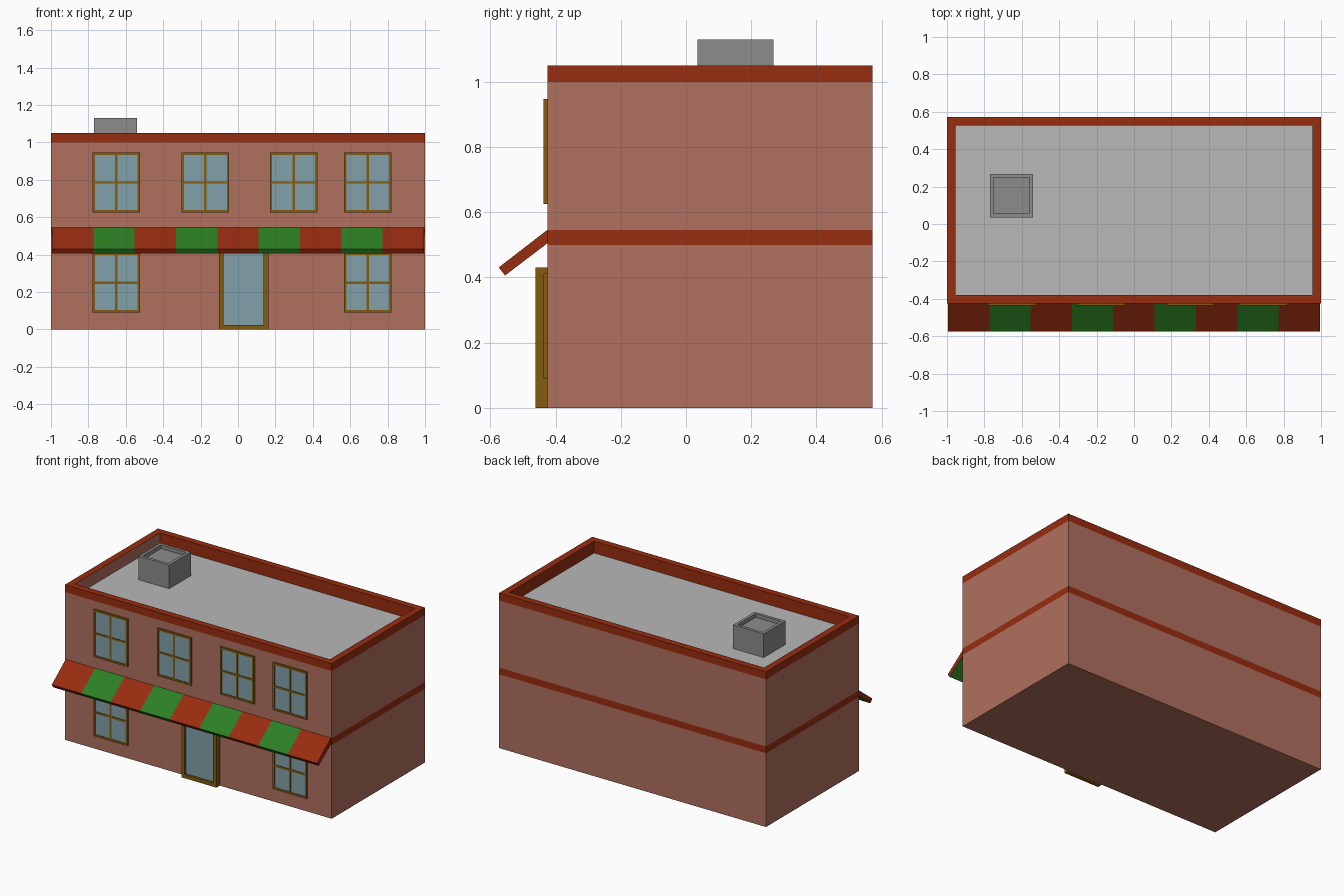
import bpy, bmesh

if "Cube" in bpy.data.objects:
    bpy.data.objects.remove(bpy.data.objects["Cube"])


def material(name, rgb):
    m = bpy.data.materials.new(name)
    m.diffuse_color = (*rgb, 1.0)
    m.use_nodes = True
    m.node_tree.nodes["Principled BSDF"].inputs["Base Color"].default_value = m.diffuse_color
    return m


BRICK = material("brick", (0.434, 0.162, 0.113))
RED = material("trim red", (0.315, 0.026, 0.005))
GREEN = material("awning green", (0.026, 0.215, 0.018))
GLASS = material("window glass", (0.225, 0.355, 0.400))
WOOD = material("frame wood", (0.223, 0.107, 0.005))
ROOF = material("roof grey", (0.479, 0.479, 0.479))
VENT = material("vent grey", (0.262, 0.262, 0.258))


def finish(name, bm, mats):
    bmesh.ops.recalc_face_normals(bm, faces=bm.faces)
    me = bpy.data.meshes.new(name)
    bm.to_mesh(me)
    bm.free()
    for m in mats:
        me.materials.append(m)
    ob = bpy.data.objects.new(name, me)
    bpy.context.collection.objects.link(ob)
    return ob


def add_box(bm, x0, x1, y0, y1, z0, z1):
    vs = bmesh.ops.create_cube(bm, size=1)["verts"]
    for v in vs:
        v.co = (x1 if v.co.x > 0 else x0, y1 if v.co.y > 0 else y0, z1 if v.co.z > 0 else z0)


def stacked_rings(name, rect, steps, mats, bottom, cap):
    """Loft rectangles: steps are (inset, z, material of the side below)."""
    x0, x1, y0, y1 = rect
    bm = bmesh.new()
    prev = None
    for d, z, mi in steps:
        ring = [bm.verts.new(p) for p in ((x0 + d, y0 + d, z), (x1 - d, y0 + d, z),
                                          (x1 - d, y1 - d, z), (x0 + d, y1 - d, z))]
        if prev is None:
            bm.faces.new(ring).material_index = bottom
        else:
            for i in range(4):
                j = (i + 1) % 4
                bm.faces.new((prev[i], prev[j], ring[j], ring[i])).material_index = mi
        prev = ring
    bm.faces.new(prev).material_index = cap
    return bm


FRONT = -0.425

# Walls with flush belt band, parapet trim and sunken flat roof
bm = stacked_rings("building", (-1, 1, FRONT, 0.572),
                   [(0, 0, 0), (0, 0.5, 0), (0, 0.545, 1), (0, 1.0, 0), (0, 1.05, 1),
                    (0.046, 1.05, 1), (0.046, 1.0, 1), (0.046, 0.97, 1)],
                   None, 0, 2)
# inner left parapet face stays brick
for f in bm.faces:
    c = f.calc_center_median()
    if abs(c.x + 0.954) < 0.001 and c.z < 1.04:
        f.material_index = 0
finish("building", bm, [BRICK, RED, ROOF])

# Roof vent with a sunken top
bm = stacked_rings("vent", (-0.77, -0.54, 0.035, 0.268),
                   [(0, 0.97, 0), (0, 1.13, 0), (0.02, 1.13, 0), (0.02, 1.105, 0)],
                   None, 0, 0)
finish("roof_vent", bm, [VENT])


def framed_pane(name, x0, x1, z0, z1, depth, w, recess, bars):
    """Wooden frame on the front wall with a glass plate set inside it."""
    yf, yb = FRONT - depth, FRONT
    bm = bmesh.new()
    add_box(bm, x0, x0 + w, yf, yb, z0, z1)
    add_box(bm, x1 - w, x1, yf, yb, z0, z1)
    add_box(bm, x0 + w, x1 - w, yf, yb, z0, z0 + w)
    add_box(bm, x0 + w, x1 - w, yf, yb, z1 - w, z1)
    if bars:
        xm, zm, h = (x0 + x1) / 2, (z0 + z1) / 2, w / 2
        add_box(bm, xm - h, xm + h, yf, yb, z0 + w, z1 - w)
        add_box(bm, x0 + w, xm - h, yf, yb, zm - h, zm + h)
        add_box(bm, xm + h, x1 - w, yf, yb, zm - h, zm + h)
    finish(name + "_frame", bm, [WOOD])
    bm = bmesh.new()
    add_box(bm, x0 + w, x1 - w, yf + recess, yf + recess + 0.006, z0 + w, z1 - w)
    finish(name + "_glass", bm, [GLASS])


# Windows: four above, two below
for i, x in enumerate((-0.65, -0.174, 0.297, 0.693)):
    framed_pane(f"upper_window_{i + 1}", x - 0.127, x + 0.127, 0.625, 0.947, 0.012, 0.013, 0.004, True)
for i, x in enumerate((-0.65, 0.693)):
    framed_pane(f"lower_window_{i + 1}", x - 0.127, x + 0.127, 0.09, 0.412, 0.012, 0.013, 0.004, True)

# Glazed door
framed_pane("door", -0.102, 0.162, 0.0, 0.431, 0.036, 0.025, 0.015, False)

# Striped sloping awning: side profile swept across nine stripes
profile = [(FRONT, 0.546), (-0.574, 0.431), (-0.555, 0.406), (FRONT, 0.505)]
bm = bmesh.new()
N, half = 9, 0.994
prev = None
for s in range(N + 1):
    x = -half + 2 * half * s / N
    ring = [bm.verts.new((x, y, z)) for y, z in profile]
    if prev:
        for i in range(4):
            j = (i + 1) % 4
            f = bm.faces.new((prev[i], prev[j], ring[j], ring[i]))
            # underside is plain green, the rest alternates
            f.material_index = 1 if i == 2 else (s - 1) % 2
    if s in (0, N):
        bm.faces.new(ring)
    prev = ring
finish("awning", bm, [RED, GREEN])
